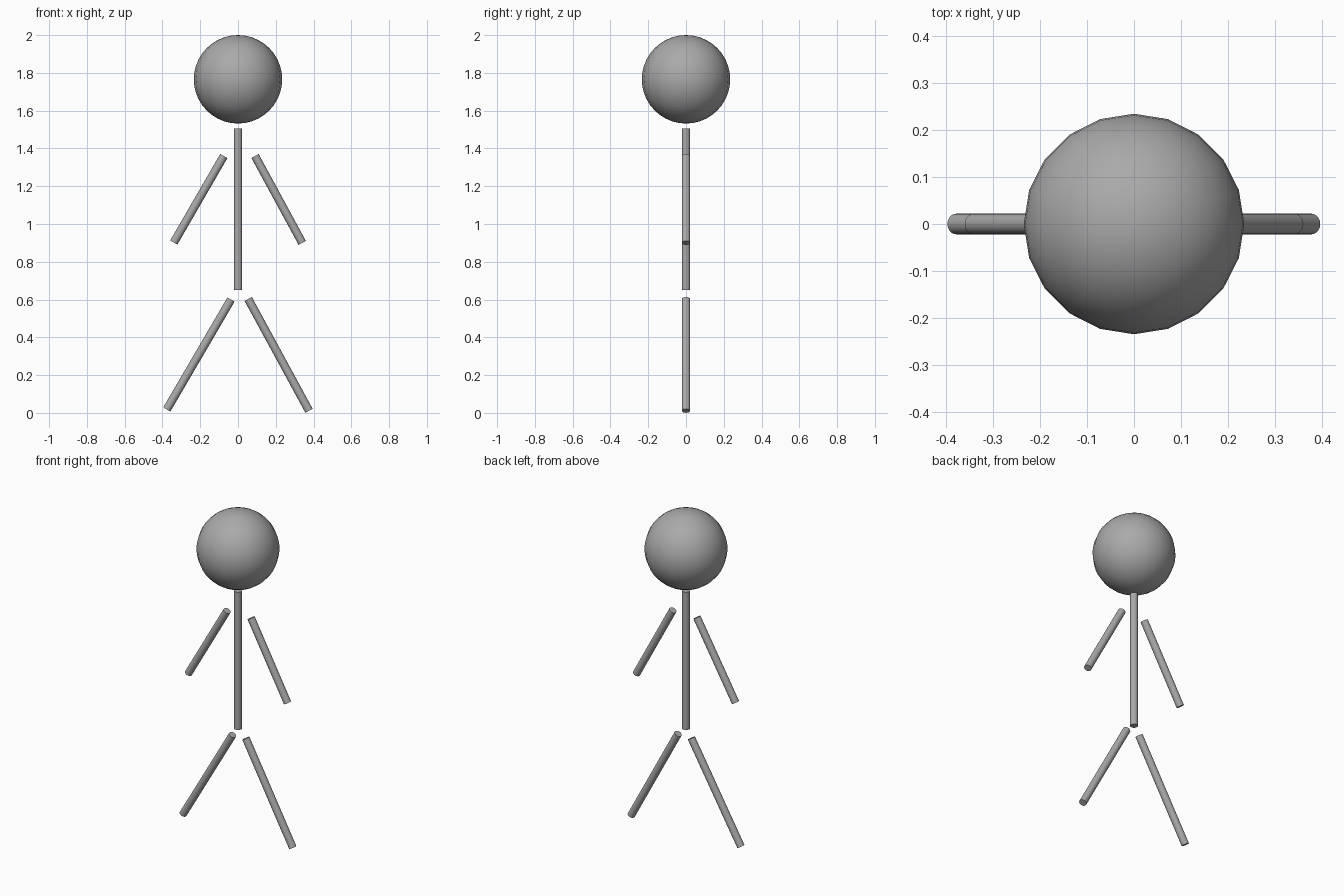
import bpy
from mathutils import Vector

cube = bpy.data.objects.get("Cube")
if cube:
    bpy.data.objects.remove(cube, do_unlink=True)

# One plain grey for the whole figure
GREY = (0.4, 0.4, 0.4, 1.0)
grey = bpy.data.materials.new("grey")
grey.use_nodes = True
grey.diffuse_color = GREY
grey.node_tree.nodes["Principled BSDF"].inputs["Base Color"].default_value = GREY

ROD_RADIUS = 0.022


def finish(name):
    obj = bpy.context.object
    obj.name = name
    obj.data.materials.append(grey)
    bpy.ops.object.shade_smooth_by_angle()
    return obj


def rod(name, start, end):
    """Round rod between two (x, z) points in the y = 0 plane."""
    a, b = Vector((start[0], 0, start[1])), Vector((end[0], 0, end[1]))
    bpy.ops.mesh.primitive_cylinder_add(
        vertices=20, radius=ROD_RADIUS, depth=(b - a).length,
        location=(a + b) / 2,
        rotation=(b - a).to_track_quat('Z', 'Y').to_euler())
    return finish(name)


# Head
bpy.ops.mesh.primitive_uv_sphere_add(
    segments=20, ring_count=20, radius=0.234, location=(0, 0, 1.766))
finish("head")

# Torso
rod("torso", (0, 0.65), (0, 1.505))

# Arms
rod("left_arm", (0.09, 1.36), (0.34, 0.90))
rod("right_arm", (-0.075, 1.36), (-0.34, 0.902))

# Legs
rod("left_leg", (0.054, 0.603), (0.376, 0.011))
rod("right_leg", (-0.037, 0.60), (-0.377, 0.018))
